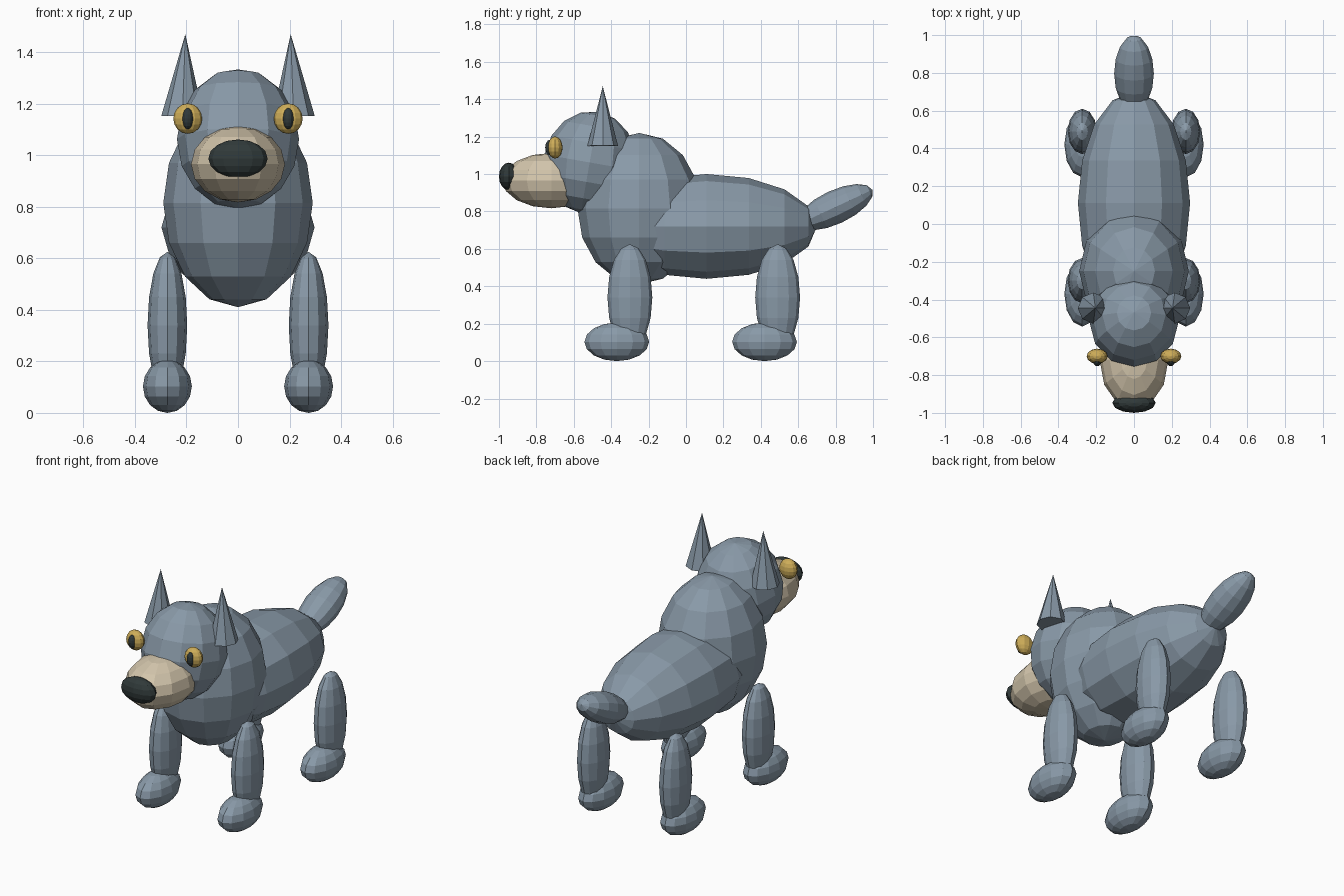
import bpy, math

if "Cube" in bpy.data.objects:
    bpy.data.objects.remove(bpy.data.objects["Cube"])


def material(name, color):
    m = bpy.data.materials.new(name)
    m.diffuse_color = (*color, 1)
    m.use_nodes = True
    m.node_tree.nodes["Principled BSDF"].inputs["Base Color"].default_value = m.diffuse_color
    return m


FUR = material("slate_fur", (0.25, 0.32, 0.39))
CREAM = material("cream_muzzle", (0.65, 0.56, 0.41))
DARK = material("dark_nose", (0.03, 0.042, 0.042))
GOLD = material("gold_eye", (0.62, 0.42, 0.10))


def finish(name, mat, rot):
    o = bpy.context.object
    o.name = name
    o.rotation_euler = [math.radians(a) for a in rot]
    o.data.materials.append(mat)
    return o


def ball(name, mat, loc, radii, rot=(0, 0, 0), segments=12, rings=8):
    """Faceted ellipsoid; radii are along its own axes, poles on local z."""
    bpy.ops.mesh.primitive_uv_sphere_add(segments=segments, ring_count=rings,
                                         radius=1, location=loc)
    o = finish(name, mat, rot)
    o.scale = radii
    return o


# Torso and head
ball("body", FUR, (0, 0.11, 0.72), (0.297, 0.28, 0.59), (90, 0, 0))
ball("chest", FUR, (0, -0.25, 0.815), (0.29, 0.33, 0.405))
ball("head", FUR, (0, -0.515, 1.062), (0.237, 0.245, 0.275), (-10, 0, 0))

# Muzzle and nose
ball("muzzle", CREAM, (0, -0.72, 0.965), (0.182, 0.262, 0.148))
ball("nose", DARK, (0, -0.947, 0.987), (0.115, 0.053, 0.074))

# Raised tail
ball("tail", FUR, (0, 0.797, 0.823), (0.105, 0.09, 0.22), (-65, 0, 0))

for side, s in (("left", 1), ("right", -1)):
    # Eyes with pupils
    ball("eye_" + side, GOLD, (s * 0.195, -0.70, 1.142), (0.056, 0.04, 0.059))
    ball("pupil_" + side, DARK, (s * 0.195, -0.728, 1.142), (0.022, 0.025, 0.041))

    # Pointed ears
    bpy.ops.mesh.primitive_cone_add(vertices=8, radius1=0.082, radius2=0,
                                    depth=0.32, location=(s * 0.21, -0.445, 1.31))
    finish("ear_" + side, FUR, (0, -s * 2, 0))

    # Legs with paws set slightly forward
    for end, y in (("front", -0.30), ("rear", 0.49)):
        ball(f"{end}_leg_{side}", FUR, (s * 0.274, y, 0.34), (0.077, 0.12, 0.285))
        ball(f"{end}_paw_{side}", FUR, (s * 0.274, y - 0.07, 0.103), (0.095, 0.173, 0.103))
